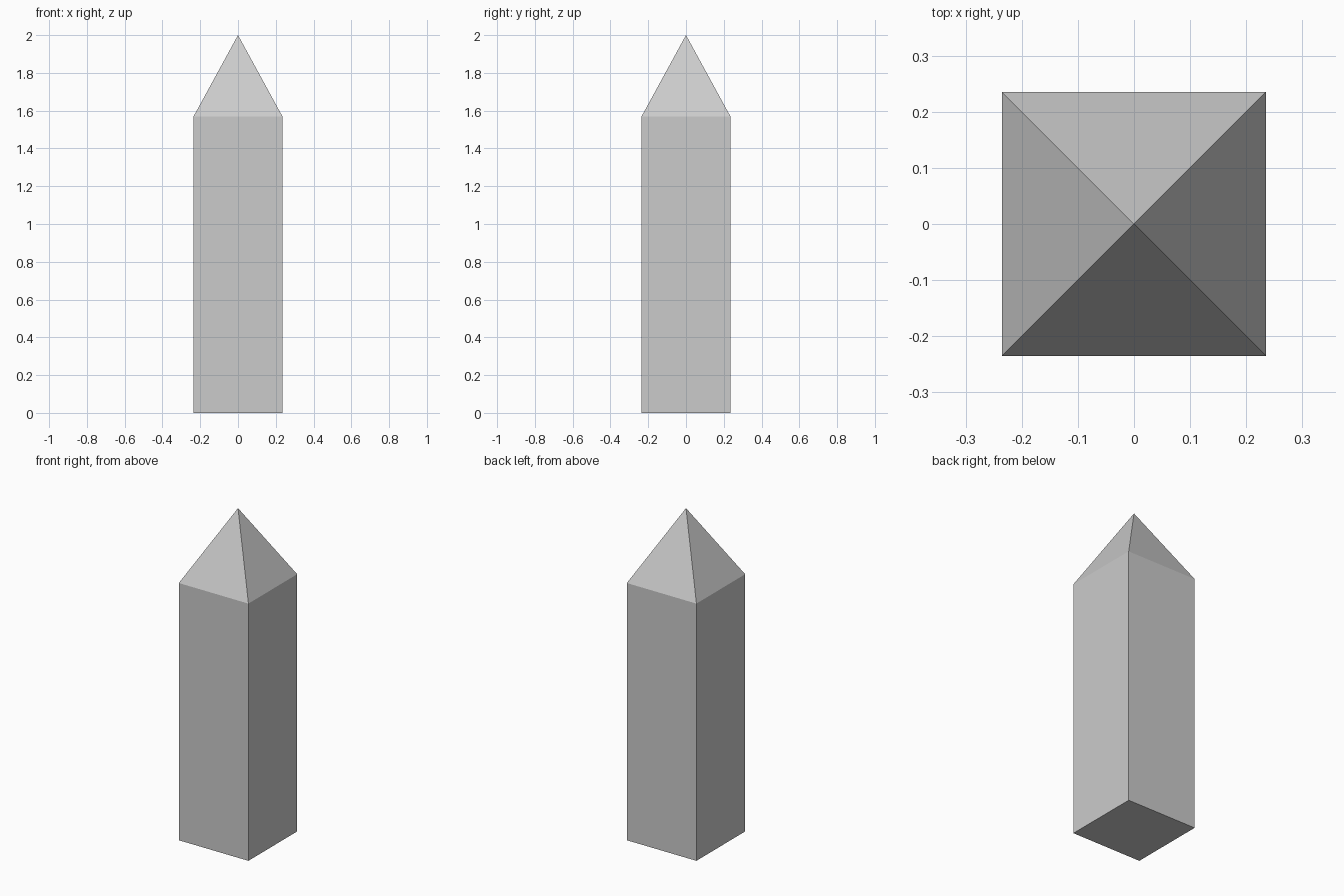
import bpy, bmesh
from mathutils import Vector

if "Cube" in bpy.data.objects:
    bpy.data.objects.remove(bpy.data.objects["Cube"])

HALF = 0.235       # half width of the square shaft
SHOULDER = 1.57    # height where the point begins
APEX = 2.0

bm = bmesh.new()

# Square base, extruded up into the shaft
base = [bm.verts.new((sx * HALF, sy * HALF, 0))
        for sx, sy in ((-1, -1), (1, -1), (1, 1), (-1, 1))]
bottom = bm.faces.new(base)
ext = bmesh.ops.extrude_face_region(bm, geom=[bottom], use_keep_orig=True)
top_verts = [g for g in ext["geom"] if isinstance(g, bmesh.types.BMVert)]
top_face = [g for g in ext["geom"] if isinstance(g, bmesh.types.BMFace)]
bmesh.ops.translate(bm, verts=top_verts, vec=(0, 0, SHOULDER))

# Top face poked up into the pyramid point
poked = bmesh.ops.poke(bm, faces=top_face)
poked["verts"][0].co = Vector((0, 0, APEX))

bmesh.ops.recalc_face_normals(bm, faces=bm.faces[:])
mesh = bpy.data.meshes.new("pointed_pillar")
bm.to_mesh(mesh)
bm.free()
pillar = bpy.data.objects.new("pointed_pillar", mesh)
bpy.context.collection.objects.link(pillar)
